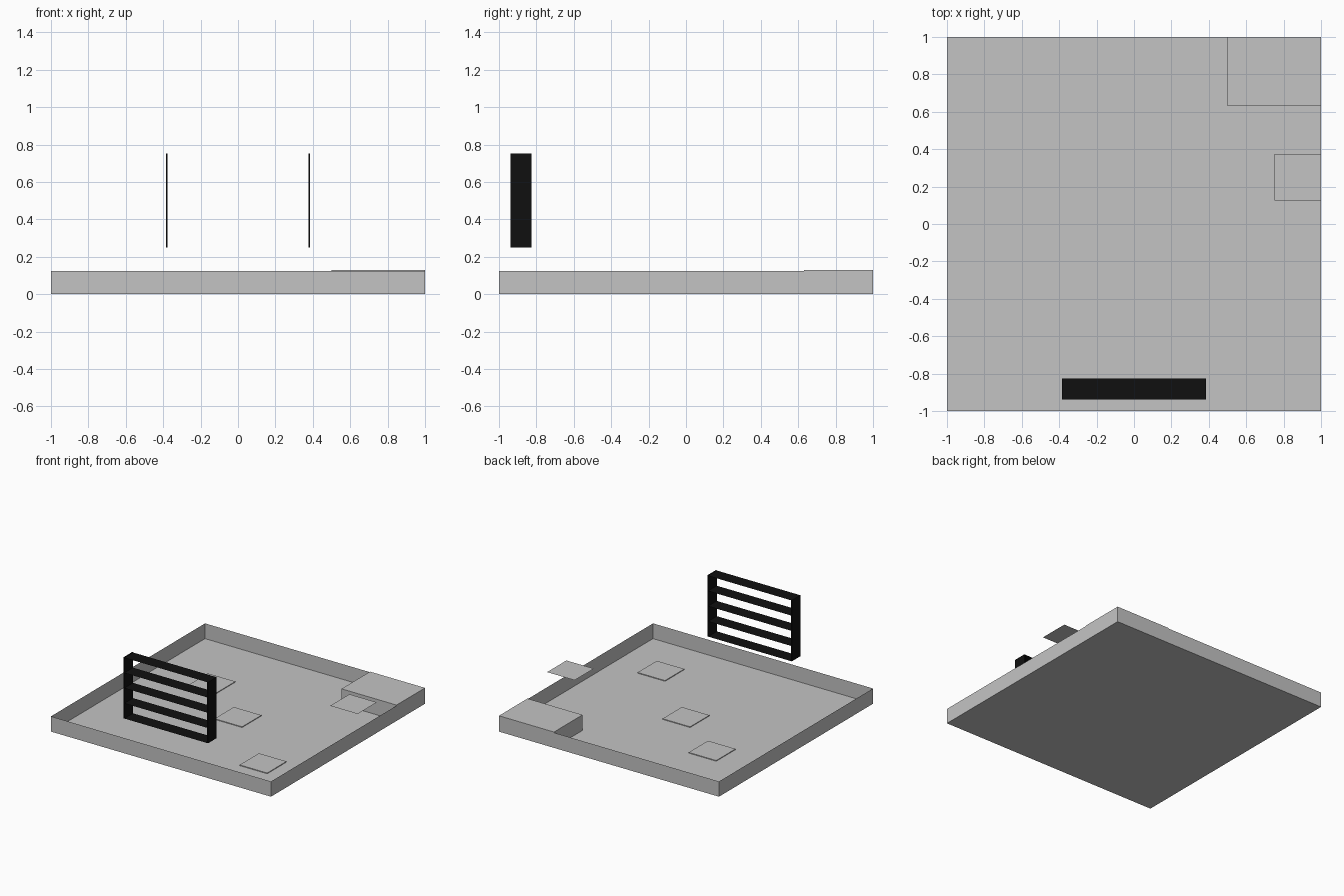
import bpy, bmesh
from mathutils import Vector

if "Cube" in bpy.data.objects:
    bpy.data.objects.remove(bpy.data.objects["Cube"])


def material(name, value):
    m = bpy.data.materials.new(name)
    m.diffuse_color = (value, value, value, 1)
    m.use_nodes = True
    m.node_tree.nodes["Principled BSDF"].inputs["Base Color"].default_value = m.diffuse_color
    return m


GREY = material("light grey", 0.55)
BLACK = material("black", 0.005)


def box(name, lo, hi, mat, open_top=False):
    """Axis-aligned box; a box with no height becomes a single flat sheet."""
    bm = bmesh.new()
    lo, hi = Vector(lo), Vector(hi)
    if hi.z - lo.z < 1e-6:
        bmesh.ops.create_grid(bm, x_segments=1, y_segments=1, size=0.5)
    else:
        bmesh.ops.create_cube(bm, size=1)
    bmesh.ops.scale(bm, vec=hi - lo, verts=bm.verts)
    bmesh.ops.translate(bm, vec=(lo + hi) / 2, verts=bm.verts)
    if open_top:
        bm.normal_update()
        top = [f for f in bm.faces if f.normal.z > 0.9]
        bmesh.ops.delete(bm, geom=top, context='FACES_ONLY')
    mesh = bpy.data.meshes.new(name)
    bm.to_mesh(mesh)
    bm.free()
    mesh.materials.append(mat)
    ob = bpy.data.objects.new(name, mesh)
    bpy.context.collection.objects.link(ob)
    return ob


# Open tray with sheet-thin walls
box("tray", (-1, -1, 0), (1, 1, 0.125), GREY, open_top=True)

# Raised block in the back right corner
box("corner_block", (0.5, 0.63, 0.002), (1, 1, 0.13), GREY)

# Flat sheet hovering at the right edge
box("side_sheet", (0.75, 0.125, 0.25), (1, 0.375, 0.25), GREY)

# Very thin square tiles on the tray floor
for i, (x, y) in enumerate([(0.62, -0.56), (0, 0), (-0.5, 0.375)]):
    box(f"floor_tile_{i + 1}", (x - 0.125, y - 0.125, 0.0),
        (x + 0.125, y + 0.125, 0.006), GREY)

# Black rack: two thin uprights and five sheet shelves
Y0, Y1 = -0.9375, -0.825
for side, x in (("left", -0.38), ("right", 0.38)):
    box(f"rack_upright_{side}", (x - 0.004, Y0, 0.25), (x + 0.004, Y1, 0.752), BLACK)
for i in range(5):
    z = 0.25 + 0.125 * i
    box(f"rack_shelf_{i + 1}", (-0.38, Y0, z), (0.38, Y1, z), BLACK)
